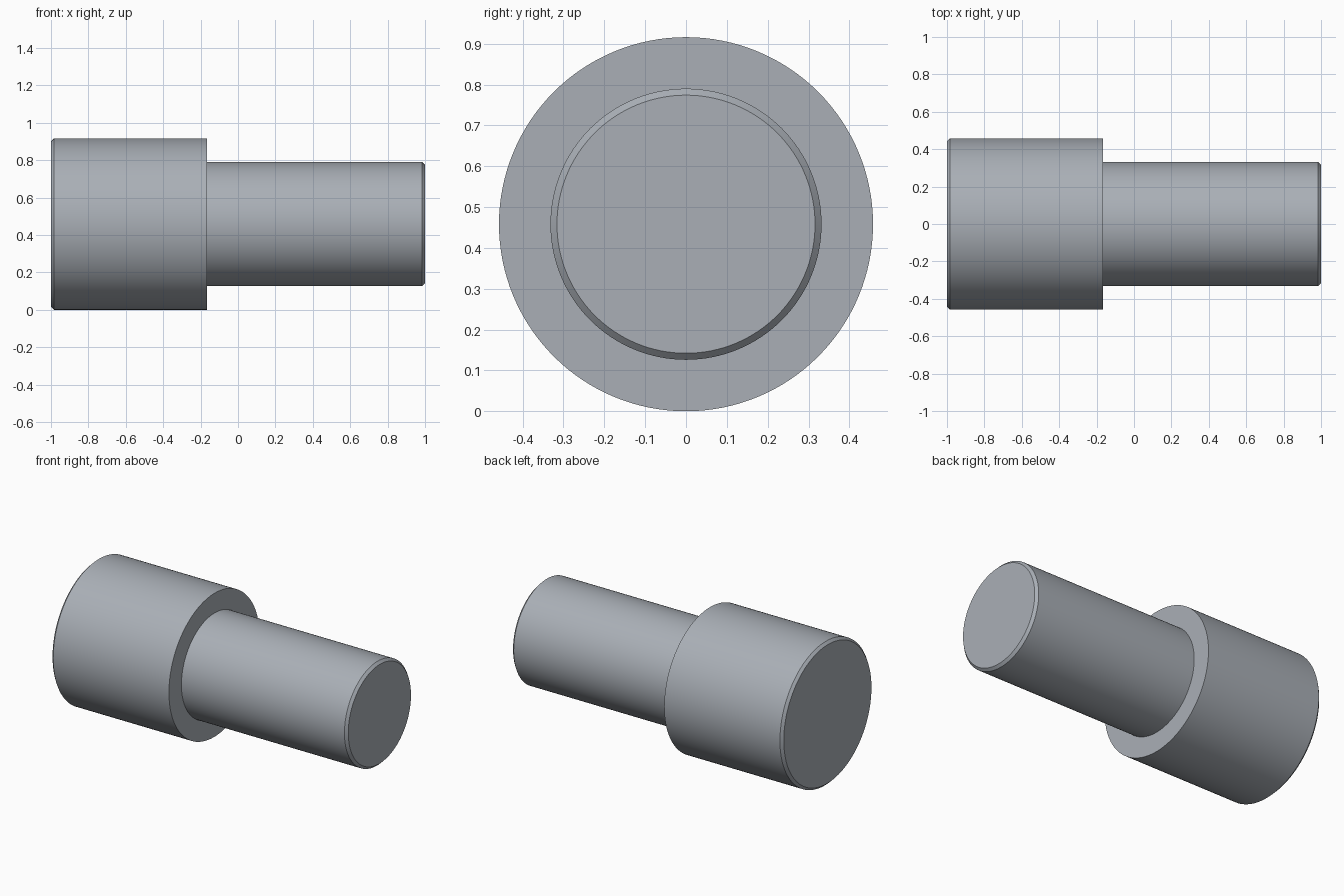
import bpy, bmesh
from math import pi, radians
from mathutils import Vector

cube = bpy.data.objects.get("Cube")
if cube:
    bpy.data.objects.remove(cube, do_unlink=True)

HEAD_R, SHAFT_R, CHAMFER, SHOULDER_X = 0.458, 0.332, 0.016, -0.167
SEGMENTS = 128

# Single steel colour
steel = bpy.data.materials.new("steel grey")
steel.use_nodes = True
colour = (0.40, 0.43, 0.47, 1.0)
steel.diffuse_color = colour
steel.node_tree.nodes["Principled BSDF"].inputs["Base Color"].default_value = colour

# Half profile as (x, radius), from the head end to the shaft end
profile = [
    (-1, 0), (-1, HEAD_R - CHAMFER), (-1 + CHAMFER, HEAD_R),
    (SHOULDER_X, HEAD_R), (SHOULDER_X, SHAFT_R),
    (1 - CHAMFER, SHAFT_R), (1, SHAFT_R - CHAMFER), (1, 0),
]

# Turn the profile around the x axis
bm = bmesh.new()
verts = [bm.verts.new((x, 0, r)) for x, r in profile]
edges = [bm.edges.new(pair) for pair in zip(verts, verts[1:])]
bmesh.ops.spin(bm, geom=verts + edges, cent=Vector(), axis=Vector((1, 0, 0)),
               angle=2 * pi, steps=SEGMENTS, use_merge=True)
bmesh.ops.remove_doubles(bm, verts=bm.verts, dist=1e-5)
bmesh.ops.recalc_face_normals(bm, faces=bm.faces)

mesh = bpy.data.meshes.new("stepped_pin")
bm.to_mesh(mesh)
bm.free()
mesh.materials.append(steel)

# Stepped pin, resting on the ground along its head
pin = bpy.data.objects.new("stepped_pin", mesh)
pin.location.z = HEAD_R
bpy.context.collection.objects.link(pin)
bpy.ops.object.select_all(action="DESELECT")
pin.select_set(True)
bpy.context.view_layer.objects.active = pin
bpy.ops.object.shade_smooth_by_angle(angle=radians(30))
